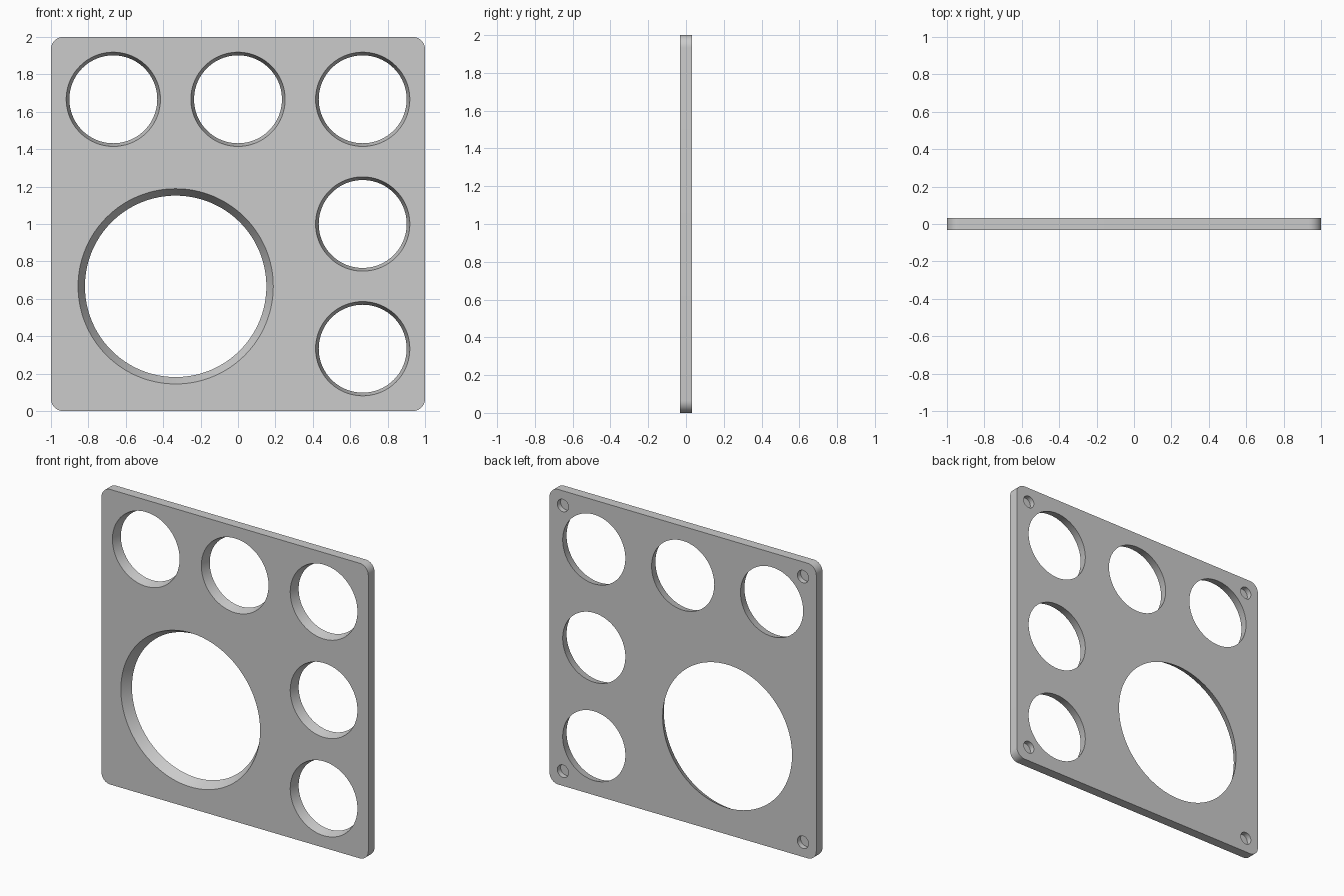
import bpy, bmesh, math
from mathutils import Matrix

if "Cube" in bpy.data.objects:
    bpy.data.objects.remove(bpy.data.objects["Cube"])

T = 0.033          # half thickness
R = 0.065          # corner radius


def make_object(name, bm):
    bmesh.ops.recalc_face_normals(bm, faces=bm.faces)
    me = bpy.data.meshes.new(name)
    bm.to_mesh(me)
    bm.free()
    ob = bpy.data.objects.new(name, me)
    bpy.context.collection.objects.link(ob)
    return ob


def add_cone(bm, x, z, y0, y1, r0, r1, segs):
    # Tapered plug along y, radius r0 at y0 and r1 at y1
    m = Matrix.Translation((x, (y0 + y1) / 2, z)) @ Matrix.Rotation(-math.pi / 2, 4, 'X')
    bmesh.ops.create_cone(bm, cap_ends=True, segments=segs, radius1=r0,
                          radius2=r1, depth=y1 - y0, matrix=m)


# Rounded square plate
bm = bmesh.new()
outline = []
for k, (sx, sz) in enumerate([(1, 1), (-1, 1), (-1, -1), (1, -1)]):
    for i in range(13):
        a = math.pi / 2 * (k + i / 12)
        outline.append(bm.verts.new((sx * (1 - R) + R * math.cos(a), -T,
                                     1 + sz * (1 - R) + R * math.sin(a))))
face = bm.faces.new(outline)
ext = bmesh.ops.extrude_face_region(bm, geom=[face])
moved = [v for v in ext['geom'] if isinstance(v, bmesh.types.BMVert)]
bmesh.ops.translate(bm, verts=moved, vec=(0, 2 * T, 0))
plate = make_object("holed_plate", bm)

# Tapered through holes: wider at the front than at the back
bm = bmesh.new()
holes = [(-1 / 3, 2 / 3, 0.522, 0.485, 128)]
holes += [(x, z, 0.252, 0.235, 96) for x, z in
          [(-2 / 3, 5 / 3), (0, 5 / 3), (2 / 3, 5 / 3), (2 / 3, 1), (2 / 3, 1 / 3)]]
for x, z, front, back, segs in holes:
    over = (front - back) / (2 * T) * 0.01
    add_cone(bm, x, z, -T - 0.01, T + 0.01, front + over, back - over, segs)

# Blind round pockets in the back corners
for x in (-0.9, 0.9):
    for z in (0.1, 1.9):
        add_cone(bm, x, z, T - 0.035, T + 0.01, 0.042, 0.042, 40)
cutter = make_object("hole_cutter", bm)
cutter.hide_render = True

# Cut, then shade
mod = plate.modifiers.new("holes", 'BOOLEAN')
mod.operation = 'DIFFERENCE'
mod.solver = 'EXACT'
mod.object = cutter
bpy.context.view_layer.objects.active = plate
plate.select_set(True)
bpy.ops.object.modifier_apply(modifier=mod.name)
bpy.data.objects.remove(cutter)
bpy.ops.object.shade_smooth_by_angle(angle=math.radians(30))
